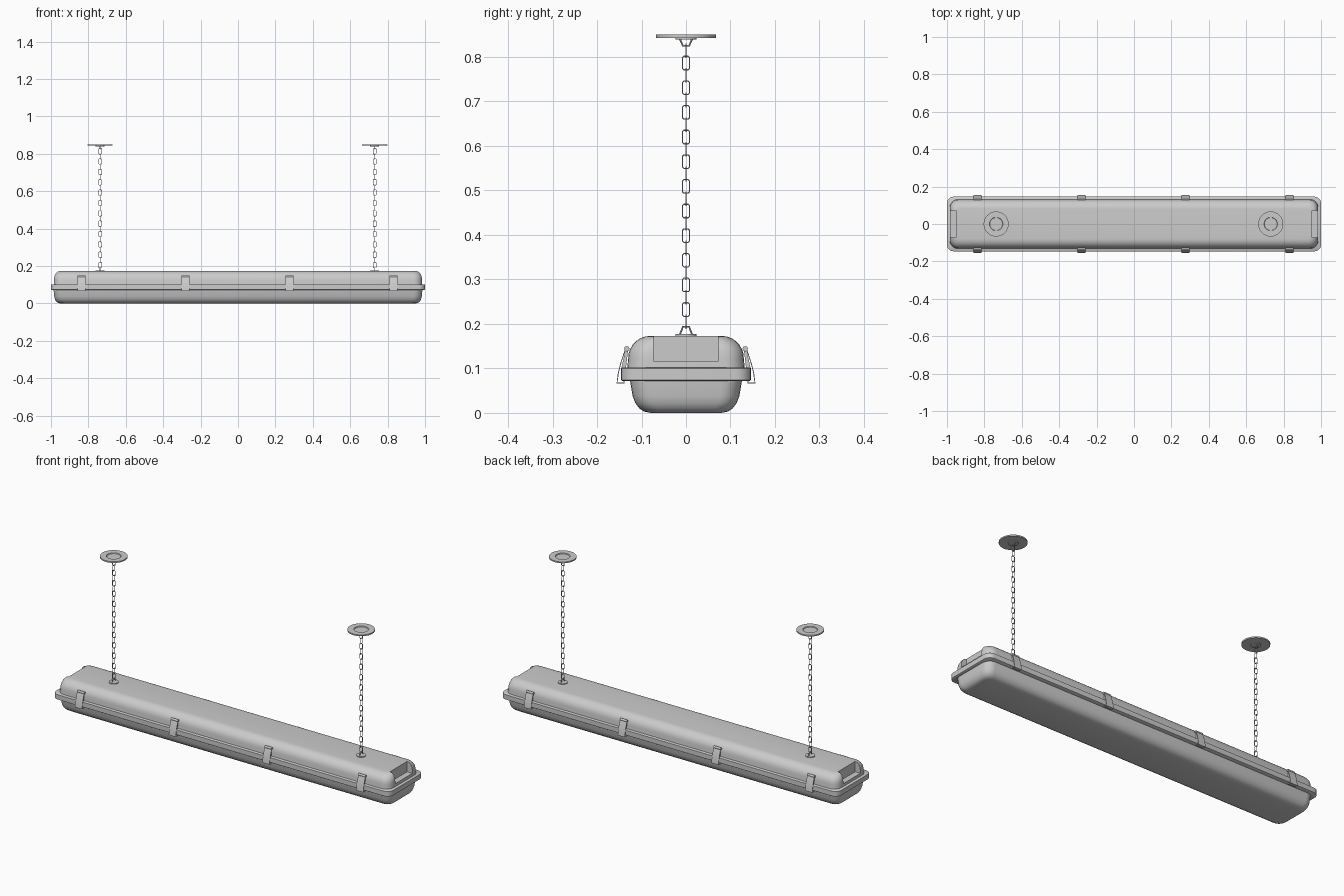
import bpy, bmesh
from math import sin, cos, pi, radians
from mathutils import Vector

if "Cube" in bpy.data.objects:
    bpy.data.objects.remove(bpy.data.objects["Cube"])

DX = -0.003           # fittings sit a hair off the body's middle


def finish(name, bm, angle=35):
    bmesh.ops.recalc_face_normals(bm, faces=bm.faces)
    me = bpy.data.meshes.new(name)
    bm.to_mesh(me)
    bm.free()
    ob = bpy.data.objects.new(name, me)
    bpy.context.collection.objects.link(ob)
    smooth(ob, angle)
    return ob


def smooth(ob, angle=35):
    bpy.ops.object.select_all(action='DESELECT')
    ob.select_set(True)
    bpy.context.view_layer.objects.active = ob
    bpy.ops.object.shade_smooth_by_angle(angle=radians(angle))


def loft(name, levels, seg=6):
    """Stack of rounded rectangles: (half x, half y, z, corner radius)."""
    bm = bmesh.new()
    rings = []
    for hx, hy, z, r in levels:
        ring = []
        for q, (sx, sy) in enumerate([(1, 1), (-1, 1), (-1, -1), (1, -1)]):
            for i in range(seg + 1):
                a = (q + i / seg) * pi / 2
                ring.append(bm.verts.new((sx * (hx - r) + r * cos(a),
                                          sy * (hy - r) + r * sin(a), z)))
        rings.append(ring)
    n = len(rings[0])
    for a, b in zip(rings, rings[1:]):
        for i in range(n):
            j = (i + 1) % n
            bm.faces.new((a[i], a[j], b[j], b[i]))
    bm.faces.new(rings[0])
    bm.faces.new(rings[-1])
    return finish(name, bm)


def prism(name, outline, x, width, side):
    """Extrude a (distance from centre, z) outline along x on one side."""
    bm = bmesh.new()
    ends = [[bm.verts.new((x + s * width / 2, side * d, z)) for d, z in outline]
            for s in (-1, 1)]
    n = len(outline)
    for i in range(n):
        j = (i + 1) % n
        bm.faces.new((ends[0][i], ends[0][j], ends[1][j], ends[1][i]))
    bm.faces.new(ends[0])
    bm.faces.new(ends[1])
    return finish(name, bm, 25)


def lathe(name, profile, x, seg=32):
    """Spin an (r, z) profile about a vertical axis at x."""
    bm = bmesh.new()
    vs = [bm.verts.new((x + r, 0, z)) for r, z in profile]
    es = [bm.edges.new(p) for p in zip(vs, vs[1:])]
    bmesh.ops.spin(bm, geom=vs + es, cent=(x, 0, 0), axis=(0, 0, 1),
                   angle=2 * pi, steps=seg)
    bmesh.ops.remove_doubles(bm, verts=bm.verts, dist=1e-5)
    return finish(name, bm)


def wire(name, paths, radius, cyclic):
    """Round wire along one or more point paths, turned into a mesh."""
    cu = bpy.data.curves.new(name, 'CURVE')
    cu.dimensions = '3D'
    cu.bevel_depth = radius
    cu.bevel_resolution = 1
    cu.use_fill_caps = True
    for pts in paths:
        sp = cu.splines.new('POLY')
        sp.points.add(len(pts) - 1)
        for p, co in zip(sp.points, pts):
            p.co = (*co, 1)
        sp.use_cyclic_u = cyclic
    ob = bpy.data.objects.new(name, cu)
    bpy.context.collection.objects.link(ob)
    bpy.ops.object.select_all(action='DESELECT')
    ob.select_set(True)
    bpy.context.view_layer.objects.active = ob
    bpy.ops.object.convert(target='MESH')
    smooth(bpy.context.object, 50)


# Lower diffuser: tapered tray with rounded bottom edge
loft("diffuser", [(0.950, 0.080, 0.000, 0.03), (0.963, 0.094, 0.003, 0.036),
                  (0.972, 0.105, 0.010, 0.04), (0.979, 0.114, 0.022, 0.042),
                  (0.983, 0.120, 0.038, 0.044), (0.986, 0.126, 0.074, 0.045)])

# Clamping rim around the joint
loft("rim", [(0.997, 0.143, 0.072, 0.032), (1.0, 0.146, 0.074, 0.035),
             (1.0, 0.146, 0.100, 0.035), (0.997, 0.143, 0.102, 0.032)])

# Upper housing with rounded shoulders
levels = [(0.985, 0.132, 0.100, 0.045)]
for i in range(8):
    t = i / 7 * pi / 2
    levels.append((0.984 - 0.028 * (1 - cos(t)), 0.130 - 0.050 * (1 - cos(t)),
                   0.123 + 0.050 * sin(t), 0.045 - 0.012 * (1 - cos(t))))
housing = loft("housing", levels)

# Notch in the top of each end
for s in (-1, 1):
    bpy.ops.mesh.primitive_cube_add(size=1, location=(s * 1.003, 0, 0.167))
    cutter = bpy.context.object
    cutter.name = "notch_cutter"
    cutter.scale = (0.1, 0.145, 0.1)
    cutter.hide_render = True
    mod = housing.modifiers.new("notch", 'BOOLEAN')
    mod.object = cutter
    mod.operation = 'DIFFERENCE'
    mod.solver = 'EXACT'
    bpy.context.view_layer.objects.active = housing
    bpy.ops.object.modifier_apply(modifier=mod.name)
    bpy.data.objects.remove(cutter)
smooth(housing)

# Latches: bowed outer plate with a hook, inner arm and pivot roller
PLATE = [(0.134, 0.149), (0.141, 0.132), (0.148, 0.110), (0.153, 0.090),
         (0.156, 0.066), (0.138, 0.066), (0.138, 0.073), (0.140, 0.073),
         (0.140, 0.068), (0.154, 0.068), (0.151, 0.090), (0.146, 0.110),
         (0.139, 0.132), (0.132, 0.148)]
ARM = [(0.130, 0.142), (0.136, 0.142), (0.145, 0.101), (0.135, 0.101)]
for x in (-0.834, -0.278, 0.278, 0.834):
    for side in (-1, 1):
        prism("latch_plate", PLATE, x + DX, 0.042, side)
        prism("latch_arm", ARM, x + DX, 0.034, side)
        roller = [(0.133 + 0.006 * cos(k * pi / 6), 0.144 + 0.006 * sin(k * pi / 6))
                  for k in range(12)]
        prism("latch_pivot", roller, x + DX, 0.042, side)

# Suspension: ceiling plate, chain and brackets
PITCH, HL, HW, C = 0.0277, 0.0152, 0.0078, 0.003
LINK = [(HW, HL - C), (HW - C, HL), (C - HW, HL), (-HW, HL - C),
        (-HW, C - HL), (C - HW, -HL), (HW - C, -HL), (HW, C - HL)]
for s in (-1, 1):
    x = s * 0.734 + DX
    lathe("ceiling_plate", [(0, 0.843), (0.067, 0.843), (0.067, 0.850),
                            (0.036, 0.850), (0.034, 0.846), (0, 0.846)], x)
    lathe("ceiling_bracket_base", [(0, 0.839), (0.024, 0.839), (0.024, 0.844), (0, 0.844)], x)
    lathe("housing_bracket_base", [(0, 0.172), (0.024, 0.172), (0.024, 0.177), (0, 0.177)], x)
    for name, z0, z1 in (("ceiling_hook", 0.841, 0.825), ("housing_hook", 0.175, 0.194)):
        wire(name, [[(x, -0.014, z0), (x, -0.007, z1), (x, 0.007, z1), (x, 0.014, z0)]],
             0.0025, False)
    links = []
    for i in range(23):
        z = 0.2045 + i * PITCH
        links.append([(x + a, 0, z + b) if i % 2 == 0 else (x, a, z + b) for a, b in LINK])
    wire("chain", links, 0.0016, True)
